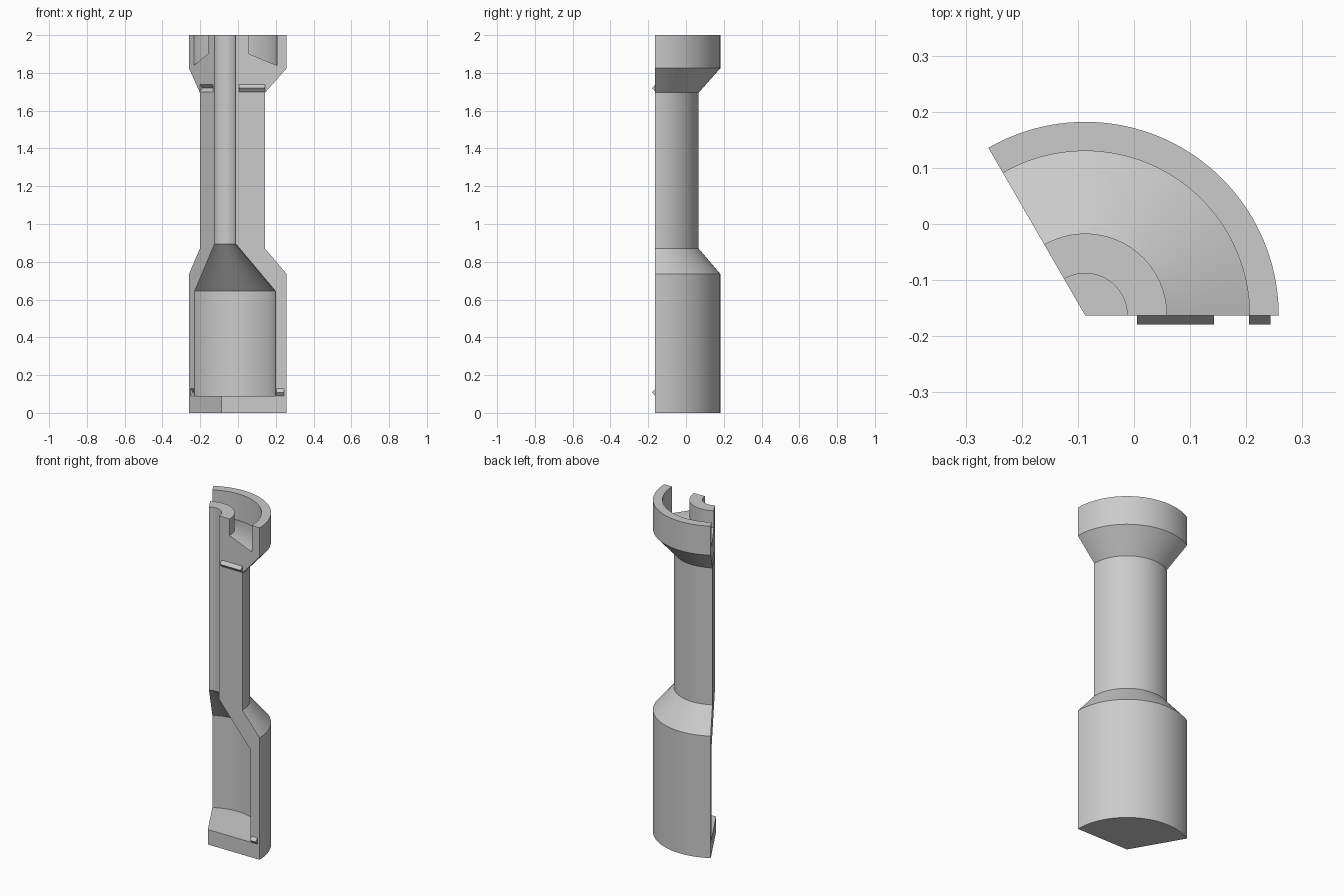
import bpy, bmesh, math
from mathutils import Matrix

if "Cube" in bpy.data.objects:
    bpy.data.objects.remove(bpy.data.objects["Cube"], do_unlink=True)

AXIS = Matrix.Translation((-0.087, -0.163, 0))   # centre line of the turned body
SWEEP = math.radians(120)
STEPS = 48

grey = bpy.data.materials.new("light_grey")
grey.use_nodes = True
grey.diffuse_color = (0.6, 0.6, 0.6, 1)
grey.node_tree.nodes["Principled BSDF"].inputs["Base Color"].default_value = grey.diffuse_color


def finish(bm, name):
    bmesh.ops.remove_doubles(bm, verts=bm.verts, dist=1e-5)
    bmesh.ops.recalc_face_normals(bm, faces=bm.faces)
    bm.transform(AXIS)
    mesh = bpy.data.meshes.new(name)
    bm.to_mesh(mesh)
    bm.free()
    mesh.materials.append(grey)
    obj = bpy.data.objects.new(name, mesh)
    bpy.context.collection.objects.link(obj)
    return obj


def sector(name, profile):
    """Turn a closed (radius, height) profile through the sweep and cap both ends."""
    bm = bmesh.new()
    rings = []
    for i in range(STEPS + 1):
        a = SWEEP * i / STEPS
        rings.append([bm.verts.new((r * math.cos(a), r * math.sin(a), z)) for r, z in profile])
    n = len(profile)
    for lo, hi in zip(rings, rings[1:]):
        for j in range(n):
            k = (j + 1) % n
            if profile[j][0] or profile[k][0]:
                bm.faces.new((lo[j], lo[k], hi[k], hi[j]))
    bm.faces.new(rings[0])
    bm.faces.new(rings[-1])
    return finish(bm, name)


def ridge(name, r0, r1, z0, z1, depth, back, angle=0):
    """Pointed bar along a radius; its tip stands out by depth in -y before turning."""
    bm = bmesh.new()
    mid = (z0 + z1) / 2
    section = [(0, z0), (-depth, mid), (0, z1)]
    if back:
        section.append((back, mid))
    ends = [[bm.verts.new((r, y, z)) for y, z in section] for r in (r0, r1)]
    for end in ends:
        bm.faces.new(end)
    for j in range(len(section)):
        k = (j + 1) % len(section)
        bm.faces.new((ends[0][j], ends[0][k], ends[1][k], ends[1][j]))
    bm.transform(Matrix.Rotation(angle, 4, "Z"))
    return finish(bm, name)


# Hollow handle body: outside from the base up, top groove, bore, cavity
body = sector("handle_body", [
    (0, 0), (0.345, 0), (0.345, 0.735), (0.23, 0.87), (0.23, 1.695), (0.345, 1.825), (0.345, 2),
    (0.293, 2), (0.293, 1.84), (0.146, 1.9), (0.146, 2),
    (0.075, 2), (0.075, 0.895), (0.285, 0.645), (0.285, 0.09), (0, 0.09)])

# Locating ridges on the front face and matching notches in the other face
for label, r0, r1, z0, z1 in (("upper", 0.092, 0.23, 1.7, 1.738), ("lower", 0.292, 0.33, 0.09, 0.128)):
    ridge(label + "_locating_ridge", r0, r1, z0, z1, 0.016, 0)
    cutter = ridge(label + "_notch_cutter", r0, r1, z0, z1, 0.016, 0.016, SWEEP)
    cutter.hide_render = True
    cut = body.modifiers.new(label + "_notch", "BOOLEAN")
    cut.operation = "DIFFERENCE"
    cut.solver = "EXACT"
    cut.object = cutter
    bpy.context.view_layer.objects.active = body
    bpy.ops.object.modifier_apply(modifier=cut.name)
    bpy.data.objects.remove(cutter, do_unlink=True)

# Smooth the turned surfaces and keep the edges crisp
bpy.ops.object.select_all(action="DESELECT")
body.select_set(True)
bpy.context.view_layer.objects.active = body
bpy.ops.object.shade_smooth_by_angle(angle=math.radians(20))
